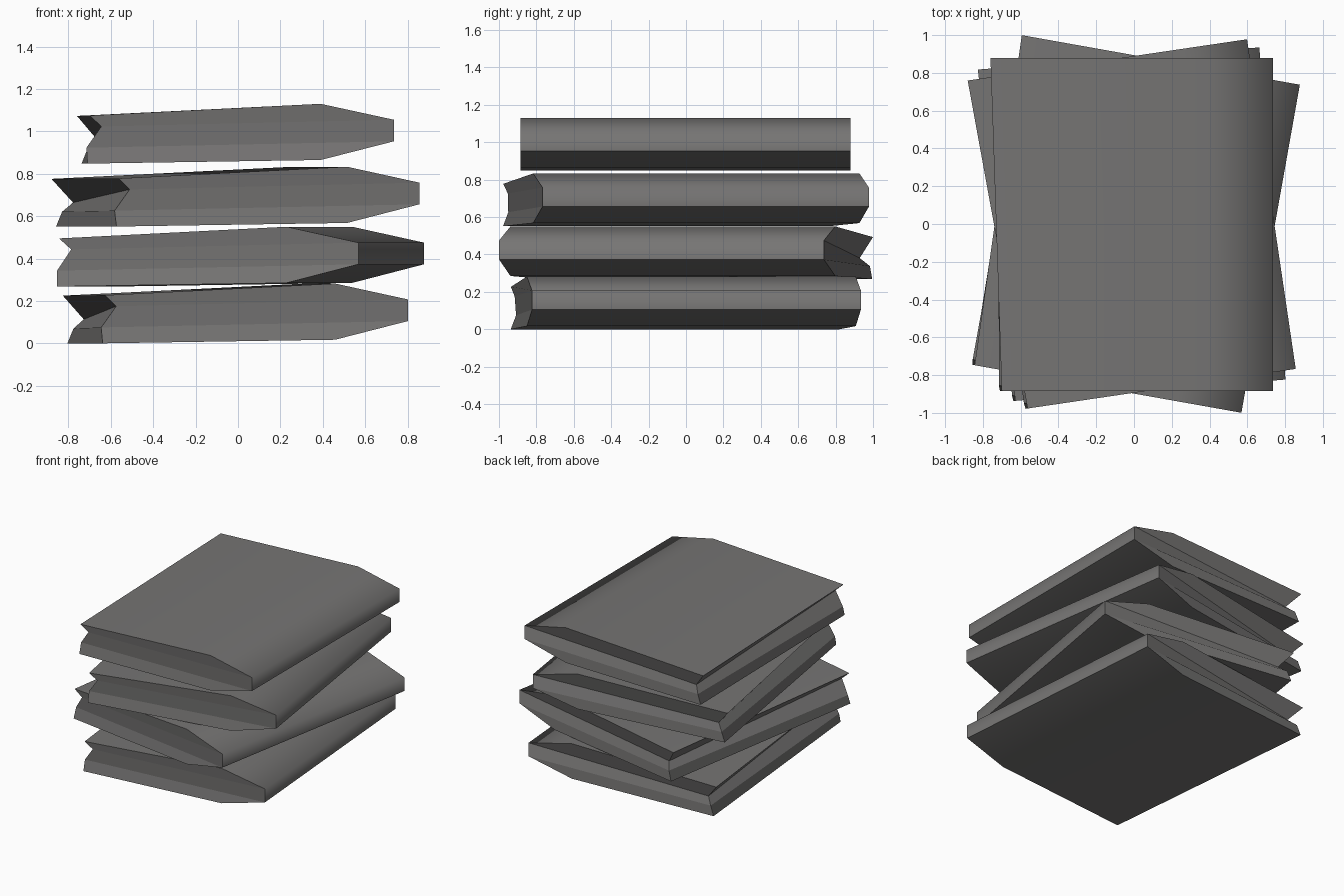
import bpy, bmesh, math

if "Cube" in bpy.data.objects:
    bpy.data.objects.remove(bpy.data.objects["Cube"])

grey = bpy.data.materials.new("warm_grey")
grey.diffuse_color = (0.18, 0.176, 0.173, 1)
grey.use_nodes = True
grey.node_tree.nodes["Principled BSDF"].inputs["Base Color"].default_value = grey.diffuse_color

# Book outline seen from the front: (x, y, z), spine on the right,
# ragged notched fore edge on the left, page ends slightly recessed
SPINE = [(0.39, 0.282), (0.735, 0.207), (0.735, 0.105), (0.39, 0.017)]
FRONT = [(-0.70, -0.884, 0.227)] + [(x, -0.884, z) for x, z in SPINE] + [
    (-0.71, -0.884, 0.0), (-0.715, -0.855, 0.075), (-0.645, -0.868, 0.175)]
BACK = [(-0.76, 0.88, 0.225)] + [(x, 0.88, z) for x, z in SPINE] + [
    (-0.738, 0.88, 0.0), (-0.71, 0.872, 0.07), (-0.665, 0.825, 0.113)]


def make_book(name, z, degrees):
    bm = bmesh.new()
    f = [bm.verts.new(p) for p in FRONT]
    b = [bm.verts.new(p) for p in BACK]
    n = len(f)
    # covers, spine and fore edge
    for i in range(n):
        j = (i + 1) % n
        bm.faces.new((f[i], f[j], b[j], b[i]))
    # page ends, in three bands from fore edge to spine
    for ring in (f, b):
        for band in ((0, 1, 2, 7), (7, 2, 3, 6), (6, 3, 4, 5)):
            bm.faces.new([ring[i] for i in band])
    bmesh.ops.recalc_face_normals(bm, faces=bm.faces)
    # only the rounded spine is smooth
    for face in bm.faces:
        face.smooth = True
    for e in bm.edges:
        e.smooth = False
    for i in (1, 2, 4):
        bm.edges.get((f[i], b[i])).smooth = True
    mesh = bpy.data.meshes.new(name)
    bm.to_mesh(mesh)
    bm.free()
    mesh.materials.append(grey)
    ob = bpy.data.objects.new(name, mesh)
    ob.location.z = z
    ob.rotation_euler.z = math.radians(degrees)
    bpy.context.collection.objects.link(ob)


# Stack from bottom to top, each turned a little
for name, z, turn in (("bottom_book", 0.0, 4.5), ("lower_middle_book", 0.268, -10.1),
                      ("upper_middle_book", 0.551, 8.4), ("top_book", 0.848, 0)):
    make_book(name, z, turn)
